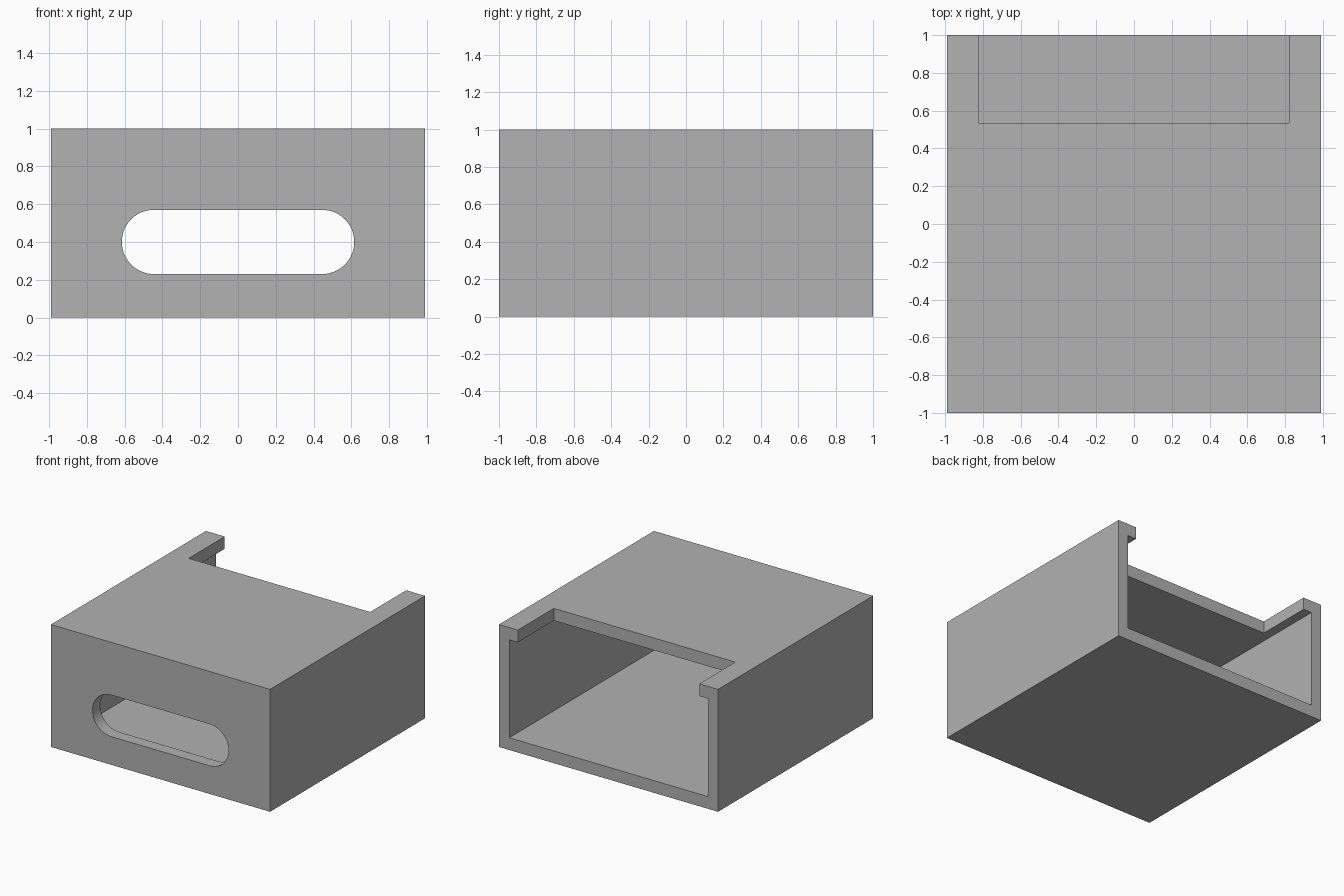
import bpy
import bmesh
import math

cube = bpy.data.objects.get("Cube")
if cube:
    bpy.data.objects.remove(cube, do_unlink=True)

HALF_X, HALF_Y, HEIGHT = 0.99, 1.0, 1.0
WALL, PLATE = 0.093, 0.1
OVER = 0.2  # how far cutters pass beyond the surface

grey = bpy.data.materials.new("plain grey")
colour = (0.445, 0.445, 0.445, 1)
grey.diffuse_color = colour
grey.use_nodes = True
grey.node_tree.nodes["Principled BSDF"].inputs["Base Color"].default_value = colour


def add_object(name, bm):
    bmesh.ops.recalc_face_normals(bm, faces=bm.faces)
    mesh = bpy.data.meshes.new(name)
    bm.to_mesh(mesh)
    bm.free()
    mesh.materials.append(grey)
    obj = bpy.data.objects.new(name, mesh)
    bpy.context.collection.objects.link(obj)
    return obj


def box(name, low, high):
    bm = bmesh.new()
    bmesh.ops.create_cube(bm, size=1)
    for v in bm.verts:
        v.co = [a + (c + 0.5) * (b - a) for a, b, c in zip(low, high, v.co)]
    return add_object(name, bm)


def slot(name, half_length, radius, z, y0, y1, steps=24):
    """Solid with a round-ended profile, running along y."""
    bm = bmesh.new()
    verts = []
    for side in (1, -1):
        for i in range(steps + 1):
            a = math.pi * (i / steps - 0.5)
            x = side * (half_length - radius + radius * math.cos(a))
            verts.append(bm.verts.new((x, y0, z + side * radius * math.sin(a))))
    face = bm.faces.new(verts)
    new = bmesh.ops.extrude_face_region(bm, geom=[face])["geom"]
    moved = [v for v in new if isinstance(v, bmesh.types.BMVert)]
    bmesh.ops.translate(bm, verts=moved, vec=(0, y1 - y0, 0))
    return add_object(name, bm)


# Outer body
housing = box("housing", (-HALF_X, -HALF_Y, 0), (HALF_X, HALF_Y, HEIGHT))

# Hollow open at the back, notch in the roof, rounded slot in the front wall
inner_x = HALF_X - WALL
cutters = [
    box("cavity_cutter", (-inner_x, -HALF_Y + PLATE, PLATE),
        (inner_x, HALF_Y + OVER, HEIGHT - PLATE)),
    box("notch_cutter", (-0.82, 0.535, HEIGHT / 2),
        (0.82, HALF_Y + OVER, HEIGHT + OVER)),
    slot("slot_cutter", 0.615, 0.17, 0.4, -HALF_Y - OVER, -HALF_Y + OVER),
]
for cutter in cutters:
    cutter.hide_render = True
    mod = housing.modifiers.new(cutter.name, "BOOLEAN")
    mod.operation = "DIFFERENCE"
    mod.solver = "EXACT"
    mod.object = cutter

# Apply the cuts and drop the cutters
bpy.context.view_layer.objects.active = housing
bpy.ops.object.select_all(action="DESELECT")
housing.select_set(True)
for cutter in cutters:
    bpy.ops.object.modifier_apply(modifier=cutter.name)
for cutter in cutters:
    bpy.data.objects.remove(cutter, do_unlink=True)

# Smooth slot ends, crisp edges elsewhere
bpy.ops.object.shade_smooth_by_angle(angle=math.radians(30))
